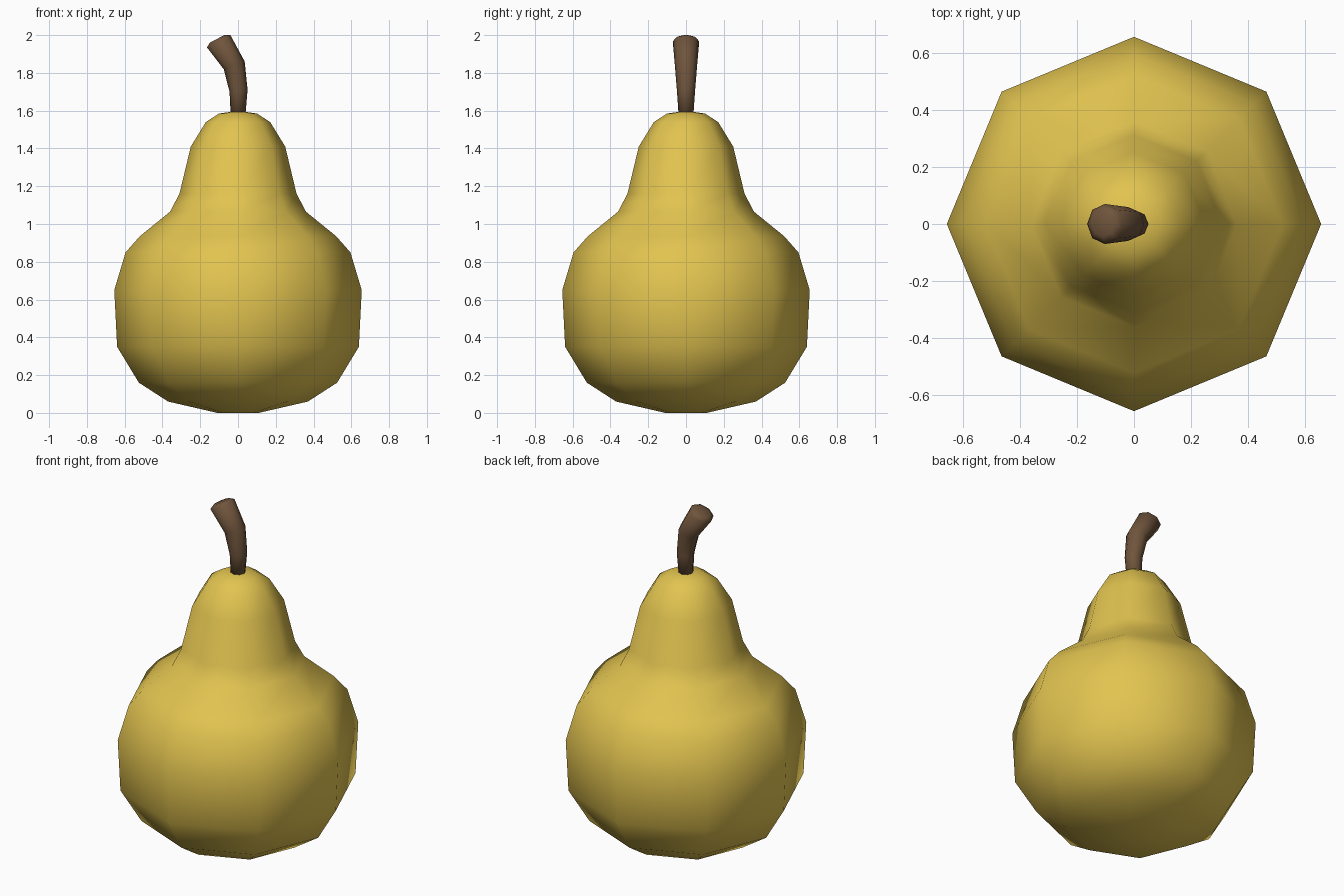
import bpy, bmesh, math
from mathutils import Vector

if "Cube" in bpy.data.objects:
    bpy.data.objects.remove(bpy.data.objects["Cube"])

SIDES = 8


def skin(name, rings, color):
    """Bridge rings of (centre x, z, radius, tilt) into a closed smooth mesh."""
    bm = bmesh.new()
    loops = []
    for x, z, r, tilt in rings:
        across = Vector((math.cos(tilt), 0, math.sin(tilt)))
        loop = []
        for i in range(SIDES):
            a = math.tau * i / SIDES
            p = Vector((x, 0, z)) + across * r * math.cos(a)
            p.y = r * math.sin(a)
            loop.append(bm.verts.new(p))
        loops.append(loop)
    for lo, hi in zip(loops, loops[1:]):
        for i in range(SIDES):
            j = (i + 1) % SIDES
            bm.faces.new((lo[i], lo[j], hi[j], hi[i]))
    bm.faces.new(loops[0][::-1])
    bm.faces.new(loops[-1])
    for f in bm.faces:
        f.smooth = True
    bmesh.ops.recalc_face_normals(bm, faces=bm.faces)
    mesh = bpy.data.meshes.new(name)
    bm.to_mesh(mesh)
    bm.free()
    mat = bpy.data.materials.new(name + "_colour")
    mat.diffuse_color = color
    mat.use_nodes = True
    mat.node_tree.nodes["Principled BSDF"].inputs["Base Color"].default_value = mat.diffuse_color
    mesh.materials.append(mat)
    obj = bpy.data.objects.new(name, mesh)
    bpy.context.collection.objects.link(obj)
    return obj


# Pear body: eight-sided lathe of (radius, height)
profile = [(0.11, 0.0), (0.37, 0.06), (0.525, 0.16), (0.64, 0.35),
           (0.655, 0.65), (0.595, 0.85), (0.52, 0.935), (0.36, 1.065),
           (0.31, 1.16), (0.25, 1.41), (0.17, 1.54), (0.10, 1.585),
           (0.03, 1.595)]
skin("pear_body", [(0, z, r, 0) for r, z in profile], (0.76, 0.55, 0.08, 1))

# Stem: bends to the left and flares toward a rounded tip
skin("stem", [(0, 1.56, 0.038, 0),
              (0.003, 1.705, 0.048, 0.12),
              (-0.02, 1.84, 0.059, 0.36),
              (-0.102, 1.967, 0.07, 0.48),
              (-0.109, 1.981, 0.045, 0.48)], (0.16, 0.09, 0.045, 1))
